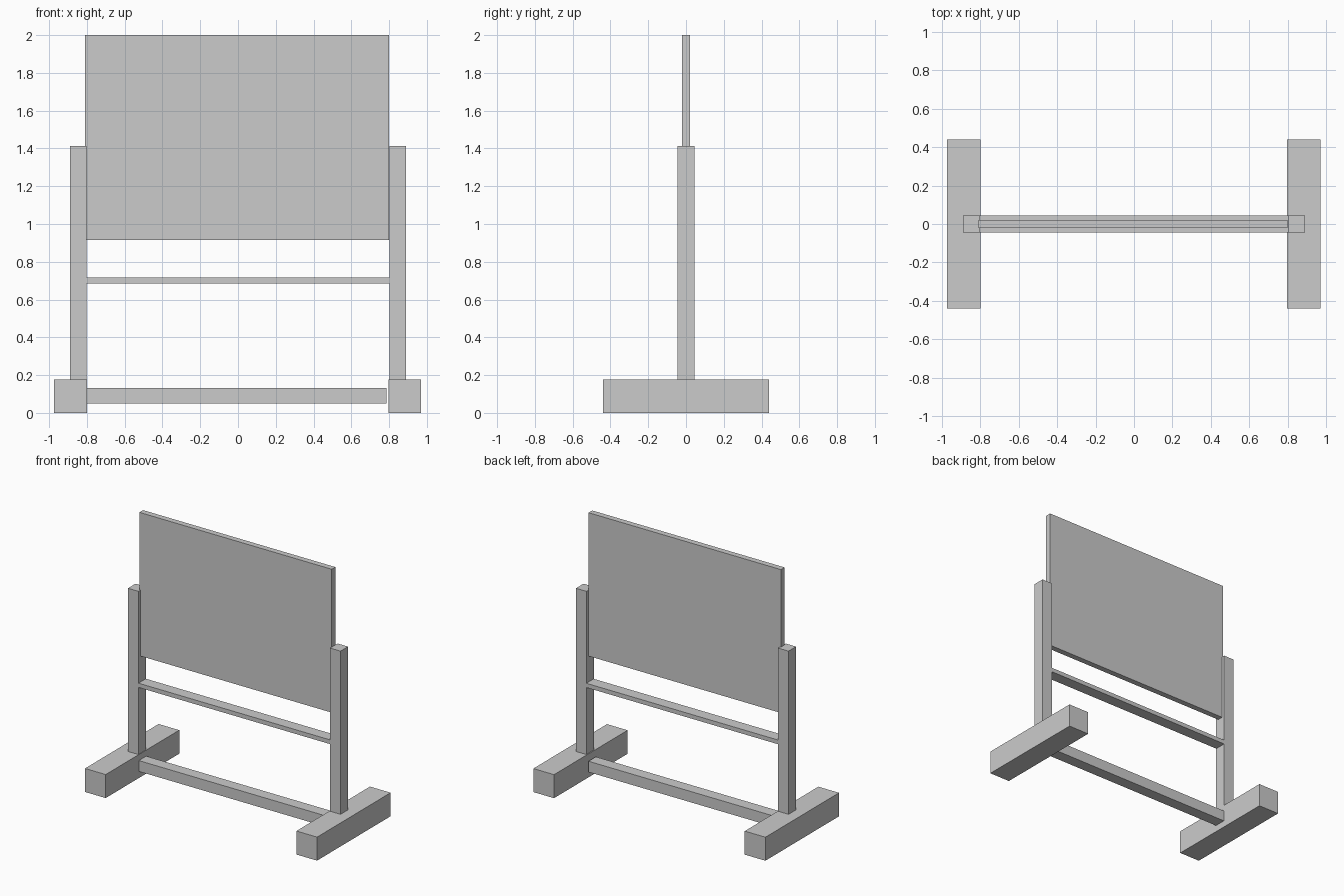
import bpy

if "Cube" in bpy.data.objects:
    bpy.data.objects.remove(bpy.data.objects["Cube"])


def box(name, x, y, z):
    """Axis-aligned box from (min, max) ranges."""
    lo, hi = zip(x, y, z)
    bpy.ops.mesh.primitive_cube_add(size=1, location=[(a + b) / 2 for a, b in zip(lo, hi)])
    ob = bpy.context.object
    ob.name = name
    ob.scale = [b - a for a, b in zip(lo, hi)]
    bpy.ops.object.transform_apply(location=False, rotation=False, scale=True)
    return ob


# feet and uprights on both sides
for side, foot_x, post_x in (("left", (-0.973, -0.80), (-0.89, -0.803)),
                             ("right", (0.797, 0.97), (0.803, 0.89))):
    box(side + "_foot", foot_x, (-0.44, 0.44), (0.0, 0.178))
    box(side + "_post", post_x, (-0.045, 0.045), (0.178, 1.413))

# writing board
box("board", (-0.81, 0.80), (-0.022, 0.022), (0.915, 2.0))

# cross rails
box("middle_rail", (-0.803, 0.803), (-0.043, 0.045), (0.685, 0.717))
box("lower_rail", (-0.80, 0.785), (-0.043, 0.045), (0.05, 0.132))
